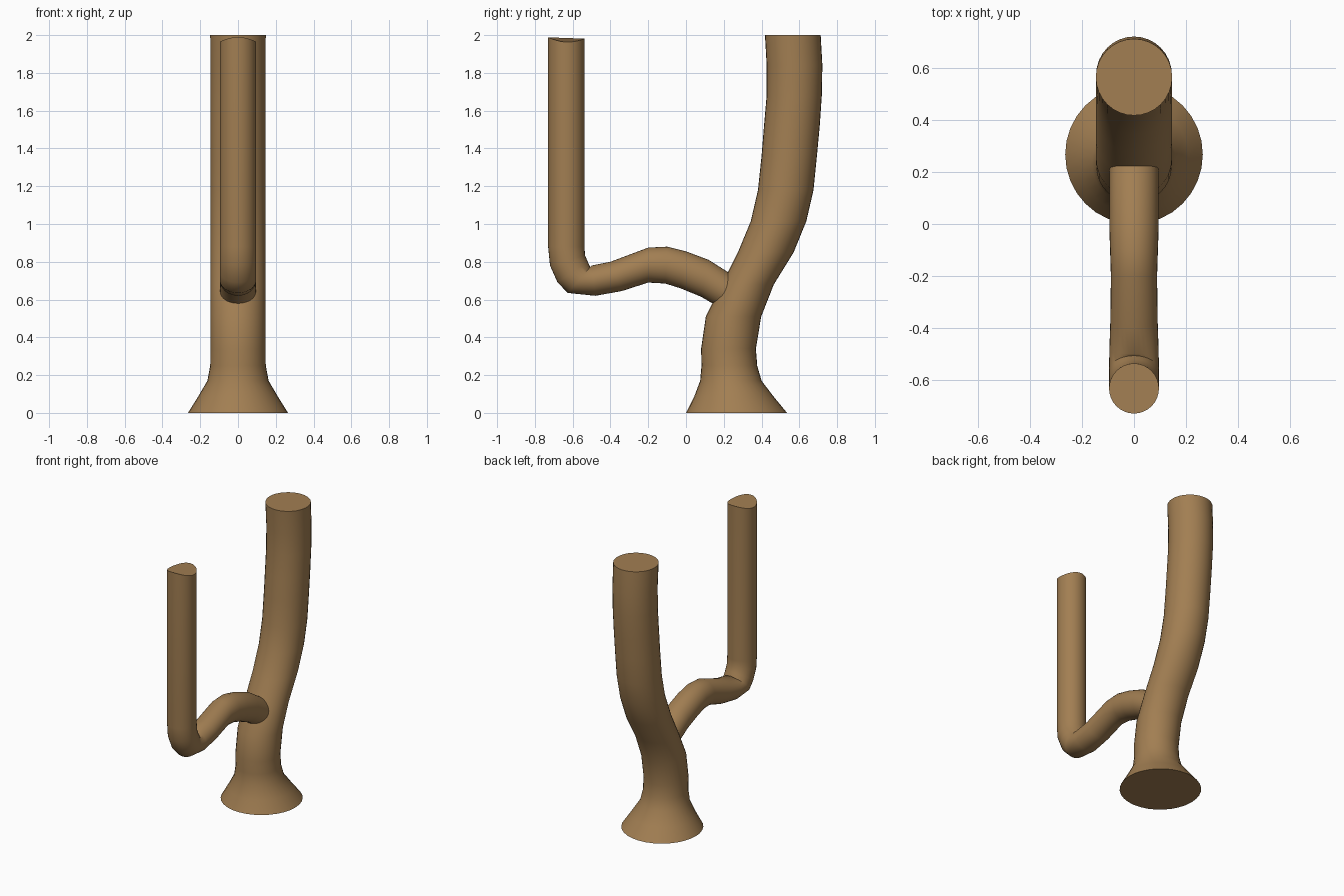
import bpy, bmesh, math

bark = bpy.data.materials.new("bark")
bark.diffuse_color = (0.36, 0.21, 0.085, 1)


def tube(name, rings, segs=32, saddle=0.0):
    """Skin a tube through rings given as (y0, z0, y1, z1, x_radius)."""
    bm = bmesh.new()
    loops = []
    for i, (y0, z0, y1, z1, rx) in enumerate(rings):
        lift = saddle if i == len(rings) - 1 else 0
        loop = []
        for k in range(segs):
            a = 2 * math.pi * k / segs
            c, s = math.cos(a), math.sin(a)
            loop.append(bm.verts.new((rx * s,
                                      (y0 + y1) / 2 + c * (y1 - y0) / 2,
                                      (z0 + z1) / 2 + c * (z1 - z0) / 2 + lift * c * c)))
        loops.append(loop)
    for a, b in zip(loops, loops[1:]):
        for k in range(segs):
            n = (k + 1) % segs
            bm.faces.new((a[k], a[n], b[n], b[k]))
    bm.faces.new(loops[0])
    bm.faces.new(loops[-1])
    bmesh.ops.recalc_face_normals(bm, faces=bm.faces)
    me = bpy.data.meshes.new(name)
    bm.to_mesh(me)
    bm.free()
    me.materials.append(bark)
    ob = bpy.data.objects.new(name, me)
    bpy.context.collection.objects.link(ob)
    bpy.ops.object.select_all(action='DESELECT')
    ob.select_set(True)
    bpy.context.view_layer.objects.active = ob
    bpy.ops.object.shade_smooth_by_angle(angle=math.radians(40))
    return ob


# Trunk: flared foot, S-curved stem, level rings (z, front y, back y, x radius)
trunk = [(0, 0.0, 0.535, 0.265), (0.085, 0.043, 0.465, 0.212),
         (0.17, 0.075, 0.40, 0.162), (0.25, 0.082, 0.377, 0.147),
         (0.34, 0.08, 0.37, 0.146), (0.51, 0.105, 0.398, 0.146),
         (0.68, 0.19, 0.465, 0.146), (0.85, 0.275, 0.57, 0.146),
         (1.015, 0.343, 0.637, 0.146), (1.18, 0.381, 0.675, 0.146),
         (1.36, 0.40, 0.693, 0.146), (1.52, 0.413, 0.708, 0.146),
         (1.68, 0.427, 0.719, 0.146), (1.84, 0.427, 0.722, 0.146),
         (2.0, 0.418, 0.713, 0.147)]
tube("trunk", [(f, z, b, z, r) for z, f, b, r in trunk])

# Branch: arches forward from the trunk, bends and rises to a saddle-cut tip
branch = [(0.22, 0.54, 0.29, 0.70, 0.095), (0.14, 0.58, 0.215, 0.75, 0.095),
          (0.08, 0.615, 0.12, 0.81, 0.095), (-0.03, 0.66, 0.0, 0.855, 0.095),
          (-0.11, 0.685, -0.10, 0.88, 0.092), (-0.20, 0.69, -0.20, 0.875, 0.089),
          (-0.34, 0.645, -0.40, 0.80, 0.091), (-0.48, 0.62, -0.50, 0.78, 0.095),
          (-0.625, 0.635, -0.507, 0.772, 0.096), (-0.68, 0.69, -0.52, 0.80, 0.096),
          (-0.72, 0.78, -0.535, 0.835, 0.096), (-0.73, 0.88, -0.537, 0.88, 0.096),
          (-0.73, 1.967, -0.537, 1.96, 0.096)]
tube("branch", branch, saddle=0.022)
